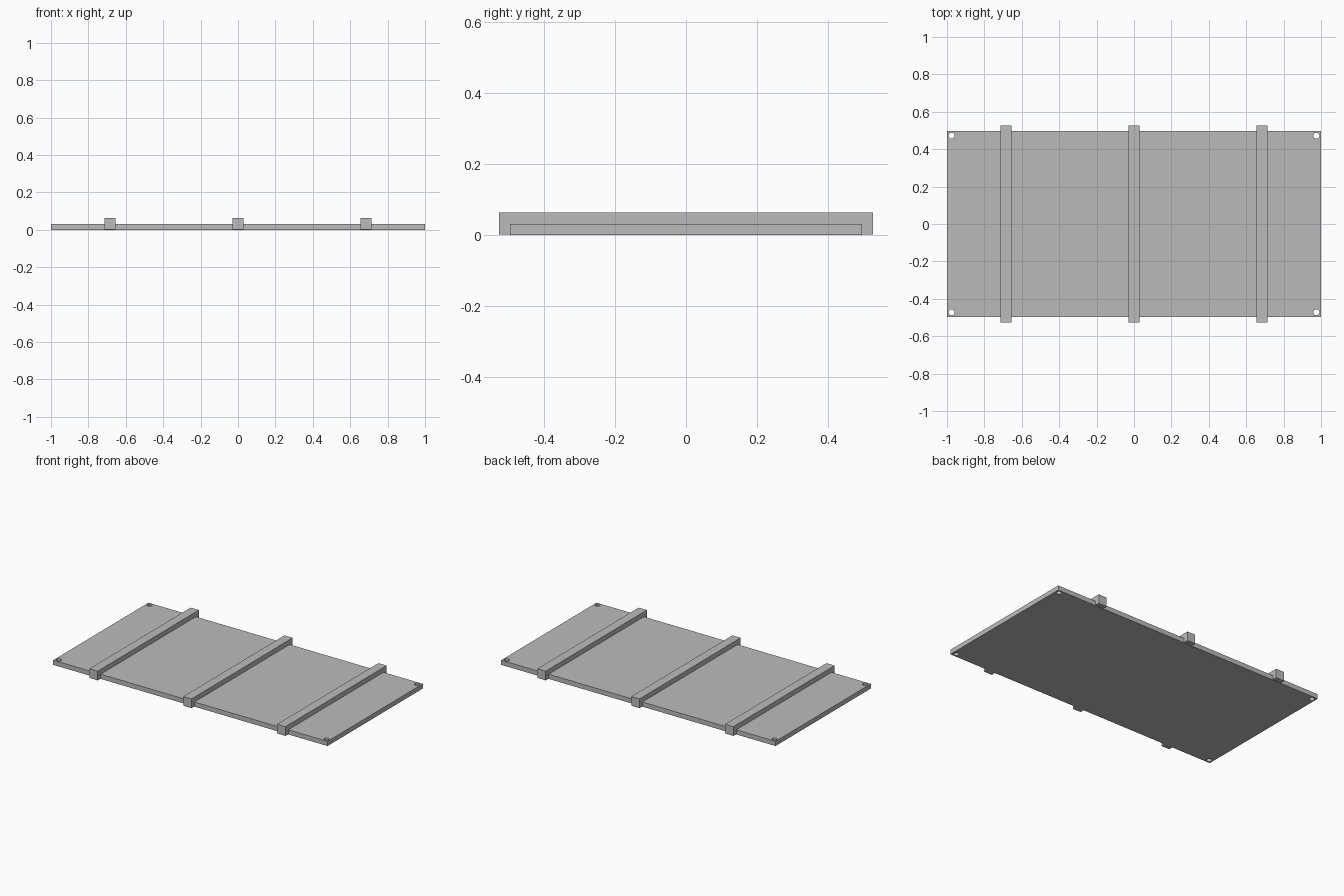
import bpy
import bmesh
from mathutils import Matrix, Vector

default_cube = bpy.data.objects.get("Cube")
if default_cube:
    bpy.data.objects.remove(default_cube, do_unlink=True)

grey = bpy.data.materials.new("light_grey")
grey.use_nodes = True
grey.diffuse_color = (0.5, 0.5, 0.5, 1)
grey.node_tree.nodes["Principled BSDF"].inputs["Base Color"].default_value = (0.5, 0.5, 0.5, 1)


def add_object(name, bm):
    mesh = bpy.data.meshes.new(name)
    bm.to_mesh(mesh)
    bm.free()
    mesh.materials.append(grey)
    obj = bpy.data.objects.new(name, mesh)
    bpy.context.scene.collection.objects.link(obj)
    return obj


def box(name, low, high):
    low, high = Vector(low), Vector(high)
    bm = bmesh.new()
    matrix = Matrix.Translation((low + high) / 2) @ Matrix.Diagonal((*(high - low), 1))
    bmesh.ops.create_cube(bm, size=1, matrix=matrix)
    return add_object(name, bm)


HALF_DEPTH = 0.496
THICKNESS = 0.031

# Flat panel
panel = box("panel", (-1, -HALF_DEPTH, 0), (1, HALF_DEPTH, THICKNESS))

# Round holes through the four corners
bm = bmesh.new()
for x in (-0.975, 0.975):
    for y in (-0.472, 0.472):
        bmesh.ops.create_cone(bm, cap_ends=True, segments=32, radius1=0.016,
                              radius2=0.016, depth=0.2,
                              matrix=Matrix.Translation((x, y, 0)))
cutter = add_object("hole_cutter", bm)
cutter.hide_render = True
cutter.hide_set(True)
cut = panel.modifiers.new("corner_holes", "BOOLEAN")
cut.operation = "DIFFERENCE"
cut.solver = "EXACT"
cut.object = cutter

# Three cross bars overhanging the front and back edges
for name, x in (("right_bar", -0.684), ("middle_bar", 0), ("left_bar", 0.684)):
    box(name, (x - 0.03, -0.527, 0.002), (x + 0.03, 0.527, 0.063))

# Keep the hole walls smooth and the rims crisp
bpy.ops.object.select_all(action="DESELECT")
panel.select_set(True)
bpy.context.view_layer.objects.active = panel
bpy.ops.object.modifier_apply(modifier=cut.name)
bpy.data.objects.remove(cutter, do_unlink=True)
bpy.ops.object.shade_smooth_by_angle()
